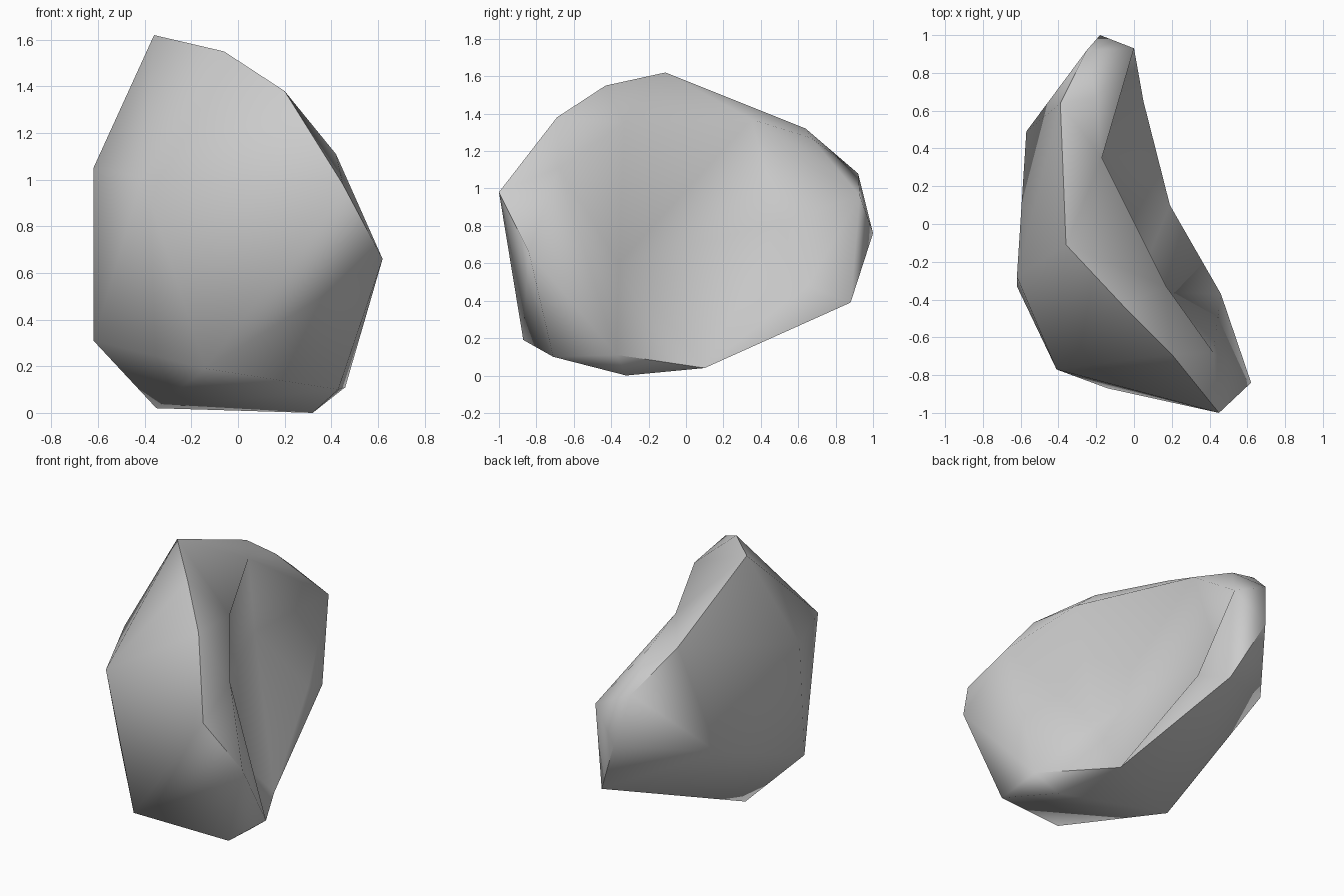
import bpy
import bmesh
import math

cube = bpy.data.objects.get("Cube")
if cube:
    bpy.data.objects.remove(cube, do_unlink=True)

# Corner points of the boulder: three loops running around the x axis,
# and two deep points in the scooped-out side
ridge = dict(
    N=(.45, -1, .98), C=(.2, -.69, 1.38), B=(-.06, -.43, 1.55), A=(-.36, -.11, 1.62),
    R=(-.39, .64, 1.32), U=(-.25, .92, 1.08), S=(-.18, 1, .76), Z=(-.01, .88, .39),
    X=(.19, .1, .04), G=(.32, -.32, 0), K=(.43, -.71, .1), E=(.62, -.84, .66))
hollow = dict(
    D=(.42, -.68, 1.11), W=(.17, -.33, 1.35), V=(-.17, .35, 1.37), M=(-.2, .67, 1.27),
    T=(0, .93, .96), Y=(.05, .65, .48), F=(.46, -.37, .11))
floor = dict(a=(0, -.36, .6), b=(-.23, .5, .82))
bulge = dict(
    Q=(-.41, -.77, 1.01), J=(-.62, -.28, 1.05), O=(-.57, .49, .63),
    I=(-.62, -.33, .31), H=(-.35, -.11, .02), P=(-.14, -.87, .19))

bm = bmesh.new()
verts = {name: bm.verts.new(co)
         for group in (ridge, hollow, floor, bulge) for name, co in group.items()}


def face(names):
    """Add one face, dropping repeated corners."""
    bm.faces.new([verts[n] for n in dict.fromkeys(names)])


def band(rungs):
    """Skin the closed strip between two loops, rung by rung."""
    rungs = rungs.split()
    for a, b in zip(rungs, rungs[1:] + rungs[:1]):
        face(a + b[::-1])


def fan(hub, rim):
    """Triangles that meet at the hub."""
    for a, b in zip(rim, rim[1:]):
        face(hub + a + b)


# Ridge to hollow, then the two halves of the hollow
band("ND CD CW BW AV RV RM UM UT ST ZT ZY XX GF KF EF ED")
face("VMT")
fan("a", "bXFDWVb")
fan("b", "VTYX")

# Ridge to bulge, then the bulging side
band("NQ CQ BQ AQ AJ RJ RO UO SO ZO ZH XH GH KH KP EP NP")
fan("I", "HPQJOH")

bmesh.ops.triangulate(bm, faces=bm.faces[:])
bmesh.ops.recalc_face_normals(bm, faces=bm.faces[:])
mesh = bpy.data.meshes.new("boulder")
bm.to_mesh(mesh)
bm.free()

# Plain grey stone
stone = bpy.data.materials.new("grey stone")
stone.use_nodes = True
grey = (.6, .6, .6, 1)
stone.diffuse_color = grey
stone.node_tree.nodes["Principled BSDF"].inputs["Base Color"].default_value = grey
mesh.materials.append(stone)

boulder = bpy.data.objects.new("boulder", mesh)
bpy.context.collection.objects.link(boulder)
bpy.ops.object.select_all(action="DESELECT")
boulder.select_set(True)
bpy.context.view_layer.objects.active = boulder
bpy.ops.object.shade_smooth_by_angle(angle=math.radians(70))
